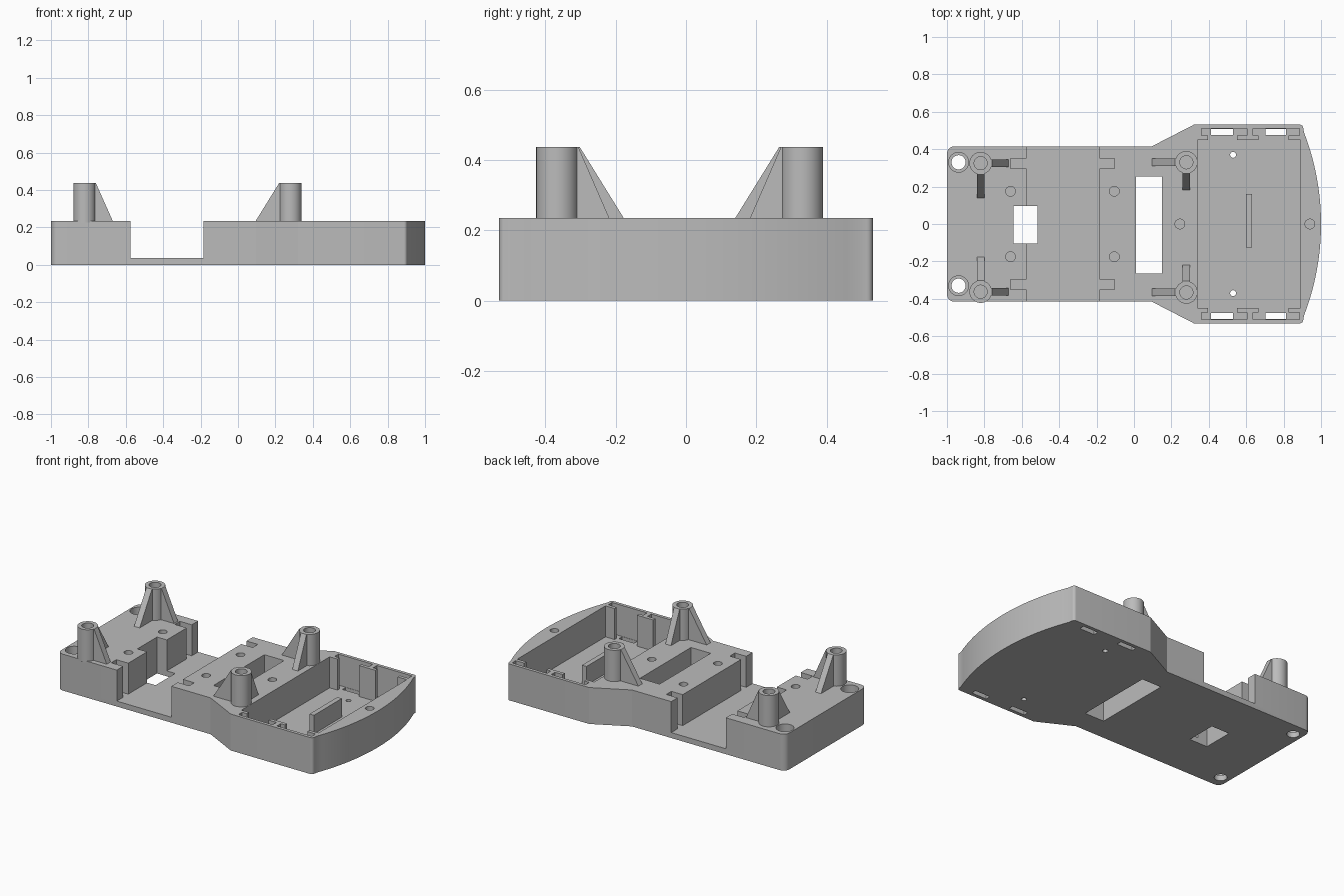
import bpy, bmesh, math
from mathutils import Vector

cube = bpy.data.objects.get("Cube")
if cube:
    bpy.data.objects.remove(cube, do_unlink=True)

TOP, FLOOR, POST_TOP = 0.235, 0.035, 0.437

grey = bpy.data.materials.new("plain grey")
grey.use_nodes = True
grey.diffuse_color = (0.5, 0.5, 0.5, 1)
grey.node_tree.nodes["Principled BSDF"].inputs["Base Color"].default_value = (0.5, 0.5, 0.5, 1)


def make(name, bm):
    bmesh.ops.recalc_face_normals(bm, faces=bm.faces)
    mesh = bpy.data.meshes.new(name)
    bm.to_mesh(mesh)
    bm.free()
    mesh.materials.append(grey)
    ob = bpy.data.objects.new(name, mesh)
    bpy.context.scene.collection.objects.link(ob)
    return ob


def prism(name, points, direction):
    """Extrude a planar outline of 3D points along a direction."""
    bm = bmesh.new()
    face = bm.faces.new([bm.verts.new(p) for p in points])
    ext = bmesh.ops.extrude_face_region(bm, geom=[face])
    moved = [v for v in ext["geom"] if isinstance(v, bmesh.types.BMVert)]
    bmesh.ops.translate(bm, verts=moved, vec=direction)
    return make(name, bm)


def box(name, x0, x1, y0, y1, z0, z1):
    pts = [(x0, y0, z0), (x1, y0, z0), (x1, y1, z0), (x0, y1, z0)]
    return prism(name, pts, (0, 0, z1 - z0))


def cylinder(name, x, y, r, z0, z1, sides=32):
    ring = [2 * math.pi * i / sides for i in range(sides)]
    pts = [(x + r * math.cos(a), y + r * math.sin(a), z0) for a in ring]
    return prism(name, pts, (0, 0, z1 - z0))


def activate(ob):
    bpy.ops.object.select_all(action='DESELECT')
    bpy.context.view_layer.objects.active = ob
    ob.select_set(True)


def cut(ob, cutter):
    cutter.hide_render = True
    mod = ob.modifiers.new("cut", 'BOOLEAN')
    mod.operation = 'DIFFERENCE'
    mod.solver = 'EXACT'
    mod.object = cutter
    activate(ob)
    bpy.ops.object.modifier_apply(modifier=mod.name)
    bpy.data.objects.remove(cutter, do_unlink=True)


def smooth(ob):
    activate(ob)
    bpy.ops.object.shade_smooth_by_angle(angle=math.radians(25))


def corner(cx, cy, r, start, end, steps=6):
    angles = [math.radians(start + (end - start) * i / steps) for i in range(steps + 1)]
    return [(cx + r * math.cos(a), cy + r * math.sin(a)) for a in angles]


# Chassis outline: the upper half, then its mirror
R = 1.36
span = math.asin(0.49 / R)
nose = [(1 - R + R * math.cos(span * i / 14), R * math.sin(span * i / 14)) for i in range(15)]
half = nose + corner(0.887, 0.513, 0.018, 0, 90) + [(0.32, 0.531), (0.095, 0.415)]
half += corner(-0.96, 0.375, 0.04, 90, 180)
outline = half + [(x, -y) for x, y in reversed(half[1:])]
chassis = prism("chassis", [(x, y, 0) for x, y in outline], (0, 0, TOP))

# Cross channel, front bay and through windows
ABOVE, BELOW = 0.3, -0.1
cut(chassis, box("channel", -0.575, -0.185, -0.7, 0.7, FLOOR, ABOVE))
cut(chassis, box("bay", 0.34, 0.89, -0.45, 0.45, FLOOR, ABOVE))
cut(chassis, box("square_window", -0.645, -0.515, -0.105, 0.095, BELOW, ABOVE))
cut(chassis, box("long_window", 0.01, 0.15, -0.265, 0.255, BELOW, ABOVE))

for s in (-1, 1):
    def side_box(name, x0, x1, y0, y1, z0):
        lo, hi = sorted((s * y0, s * y1))
        cut(chassis, box(name, x0, x1, lo, hi, z0, ABOVE))

    # Notches at both sides of the channel
    side_box("channel_notch", -0.66, -0.55, 0.298, 0.35, FLOOR)
    side_box("channel_notch", -0.21, -0.104, 0.298, 0.35, FLOOR)
    # T-shaped pockets in the bay walls, with slots through the floor
    for wide, neck, slot in (((0.36, 0.605), (0.395, 0.55), (0.413, 0.528)),
                             ((0.635, 0.885), (0.665, 0.825), (0.703, 0.812))):
        side_box("pocket_neck", *neck, 0.43, 0.49, FLOOR)
        side_box("pocket", *wide, 0.472, 0.51, FLOOR)
        side_box("floor_slot", *slot, 0.475, 0.508, BELOW)
    # Screw holes, floor holes and counterbored corner holes
    for x in (-0.66, -0.105):
        cut(chassis, cylinder("screw_hole", x, s * 0.175, 0.026, 0.06, ABOVE))
    cut(chassis, cylinder("floor_hole", 0.53, s * 0.37, 0.016, BELOW, ABOVE))
    cut(chassis, cylinder("counterbore", -0.938, s * 0.33, 0.053, FLOOR, ABOVE))
    cut(chassis, cylinder("corner_hole", -0.938, s * 0.33, 0.038, BELOW, ABOVE))
for x in (0.245, 0.94):
    cut(chassis, cylinder("screw_hole", x, 0, 0.026, 0.06, ABOVE))
smooth(chassis)

# Upright divider in the bay
box("bay_divider", 0.598, 0.63, -0.125, 0.16, FLOOR - 0.005, 0.155)


def gusset(name, x, y, direction, length):
    """Triangular fin leaning on a post."""
    d = Vector(direction)
    side = Vector((-d.y, d.x, 0))
    base = Vector((x, y, 0)) - side * 0.02
    profile = [(0.045, TOP - 0.01), (length, TOP - 0.01), (length, TOP),
               (0.06, POST_TOP), (0.045, POST_TOP)]
    prism(name, [base + d * r + Vector((0, 0, z)) for r, z in profile], side * 0.04)


# Hollow standoff posts, each braced by two fins
for label, x, y, toward, len_x, len_y in (("rear_left", -0.82, 0.325, 1, 0.15, 0.185),
                                          ("rear_right", -0.82, -0.362, 1, 0.15, 0.185),
                                          ("front_left", 0.28, 0.33, -1, 0.185, 0.148),
                                          ("front_right", 0.28, -0.366, -1, 0.185, 0.148)):
    post = cylinder(label + "_post", x, y, 0.06, TOP - 0.01, POST_TOP)
    cut(post, cylinder("post_bore", x, y, 0.035, TOP + 0.02, 0.5))
    smooth(post)
    gusset(label + "_long_fin", x, y, (toward, 0, 0), len_x)
    gusset(label + "_cross_fin", x, y, (0, -math.copysign(1, y), 0), len_y)
